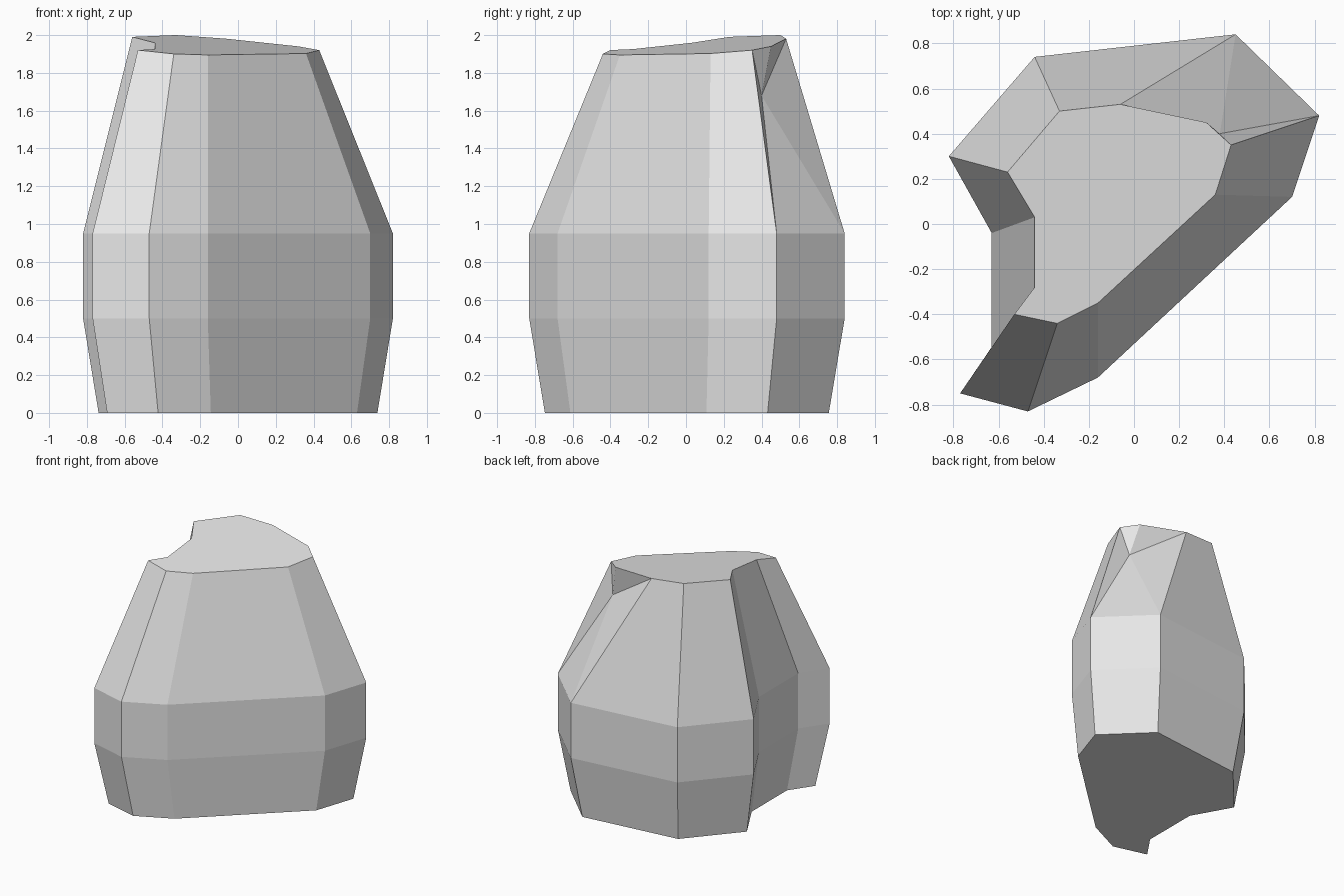
import bpy, bmesh

cube = bpy.data.objects.get("Cube")
if cube:
    bpy.data.objects.remove(cube, do_unlink=True)

# Plan outline at the waist, clockwise from the back right corner
waist = [(-0.44, 0.74), (0.45, 0.84), (0.82, 0.48), (0.70, 0.12), (-0.16, -0.68),
         (-0.47, -0.83), (-0.77, -0.75), (-0.63, -0.545), (-0.63, -0.04), (-0.82, 0.30)]
# Matching outline of the sloping top
crown = [(-0.33, 0.50), (-0.06, 0.53), (0.43, 0.35), (0.36, 0.13), (-0.16, -0.35),
         (-0.34, -0.44), (-0.53, -0.40), (-0.44, -0.28), (-0.44, 0.03), (-0.56, 0.23)]
BACK, SIDE = 1, 2     # outline corners on either side of the chipped edge


def top_z(x, y):
    return 1.919 - 0.084 * x + 0.107 * y


bm = bmesh.new()


def ring(z, scale):
    return [bm.verts.new((x * scale, y * scale, z)) for x, y in waist]


# Tapered foot, straight waist band and sloping top ring
foot, low, high = ring(0, 0.9), ring(0.5, 1), ring(0.95, 1)
top = [bm.verts.new((x, y, top_z(x, y))) for x, y in crown]
n = len(waist)
for a, b in ((foot, low), (low, high), (high, top)):
    for i in range(n):
        j = (i + 1) % n
        if not (b is top and i == BACK):
            bm.faces.new((a[i], a[j], b[j], b[i]))

# Chipped corner at the back left
chip = bm.verts.new((0.38, 0.40, 1.68))
nick = bm.verts.new((0.32, 0.45, top_z(0.32, 0.45)))
loop = [high[SIDE], high[BACK], top[BACK], nick, top[SIDE]]
for a, b in zip(loop, loop[1:] + loop[:1]):
    bm.faces.new((a, b, chip))

# Flat caps
bm.faces.new(foot)
bm.faces.new(top[:SIDE] + [nick] + top[SIDE:])
bmesh.ops.recalc_face_normals(bm, faces=bm.faces[:])

mesh = bpy.data.meshes.new("rock")
bm.to_mesh(mesh)
bm.free()
rock = bpy.data.objects.new("rock", mesh)
bpy.context.collection.objects.link(rock)

# Plain stone colour
stone = bpy.data.materials.new("light grey stone")
stone.use_nodes = True
colour = (0.8, 0.8, 0.8, 1)
stone.diffuse_color = colour
for node in stone.node_tree.nodes:
    if node.type == 'BSDF_PRINCIPLED':
        node.inputs["Base Color"].default_value = colour
mesh.materials.append(stone)
